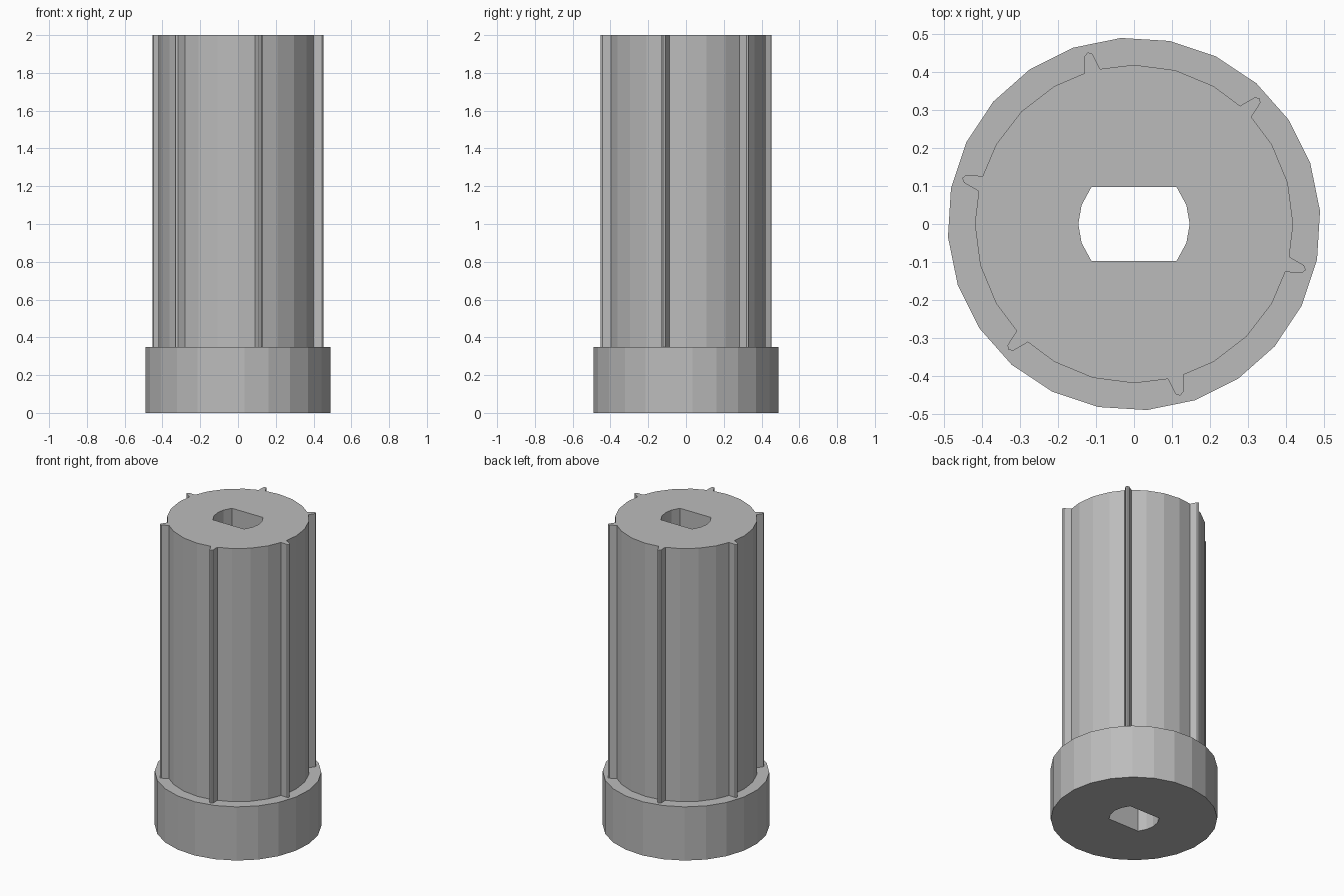
import bpy, bmesh
from math import cos, sin, radians
from mathutils import Matrix, Vector

cube = bpy.data.objects.get("Cube")
if cube:
    bpy.data.objects.remove(cube, do_unlink=True)

COLLAR_TOP, TOP = 0.35, 2.0


def polar(radius, degrees):
    return Vector((radius * cos(radians(degrees)), radius * sin(radians(degrees))))


# Collar outline: slightly turned 24-sided ring
collar = [polar(0.492, 4 + 15 * i) for i in range(24)]

# Shaft outline: three facet corners and one crush rib, repeated six times
rib = [(-0.09, 0.409), (-0.11, 0.449), (-0.122, 0.453), (-0.13, 0.443), (-0.13, 0.398)]
sector = [polar(0.42, a) for a in (60, 75, 90)] + [Vector(p) for p in rib]
shaft = [Matrix.Rotation(radians(60 * i), 2) @ p for i in range(6) for p in sector]

# Bore outline: circle with two flats
side = [Vector((0.112, -0.098))] + [polar(0.147, a) for a in (-20, 0, 20)] + [Vector((0.112, 0.098))]
bore = side + [-p for p in side]

bm = bmesh.new()


def ring(points, z):
    verts = [bm.verts.new((p.x, p.y, z)) for p in points]
    edges = [bm.edges.new((verts[i - 1], v)) for i, v in enumerate(verts)]
    return verts, edges


def wall(low, high):
    a, b = low[0], high[0]
    for i in range(len(a)):
        bm.faces.new((a[i - 1], a[i], b[i], b[i - 1]))


def cap(outer, inner):
    bmesh.ops.triangle_fill(bm, use_beauty=True, edges=outer[1] + inner[1])


collar_low, collar_high = ring(collar, 0), ring(collar, COLLAR_TOP)
shaft_low, shaft_high = ring(shaft, COLLAR_TOP), ring(shaft, TOP)
bore_low, bore_high = ring(bore, 0), ring(bore, TOP)

# Underside, collar ledge and top
cap(collar_low, bore_low)
cap(collar_high, shaft_low)
cap(shaft_high, bore_high)

# Upright walls
wall(collar_low, collar_high)
wall(shaft_low, shaft_high)
wall(bore_low, bore_high)
bmesh.ops.recalc_face_normals(bm, faces=bm.faces[:])

mesh = bpy.data.meshes.new("ribbed_shaft_with_collar")
bm.to_mesh(mesh)
bm.free()
body = bpy.data.objects.new("ribbed_shaft_with_collar", mesh)
bpy.context.collection.objects.link(body)

# Plain grey material
grey = bpy.data.materials.new("plain grey")
grey.use_nodes = True
color = (0.5, 0.5, 0.5, 1)
grey.diffuse_color = color
grey.node_tree.nodes["Principled BSDF"].inputs["Base Color"].default_value = color
mesh.materials.append(grey)
